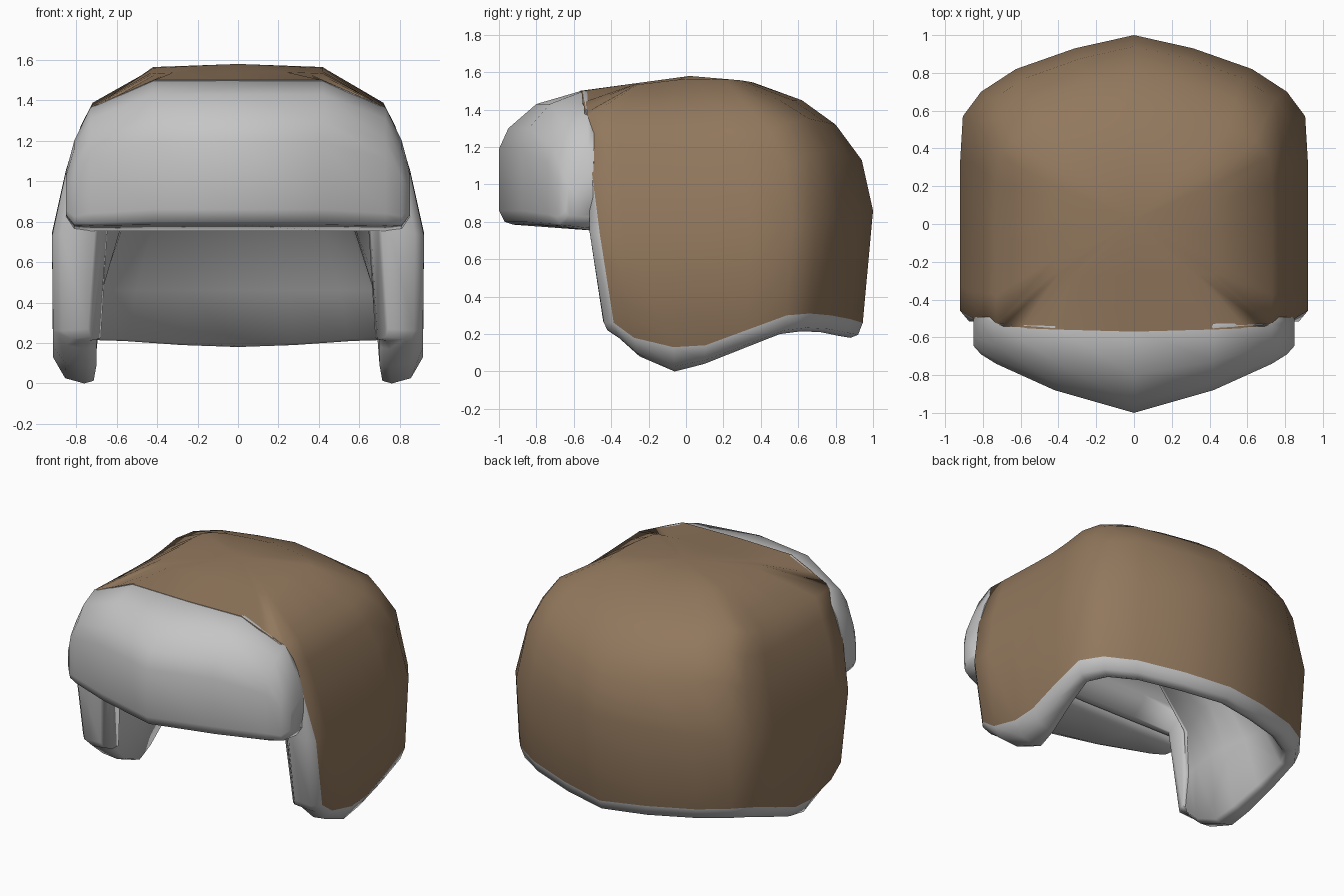
import bpy
import bmesh
import math

cube = bpy.data.objects.get("Cube")
if cube:
    bpy.data.objects.remove(cube, do_unlink=True)


def make_material(name, rgb):
    mat = bpy.data.materials.new(name)
    mat.use_nodes = True
    color = (*rgb, 1)
    mat.diffuse_color = color
    mat.node_tree.nodes["Principled BSDF"].inputs["Base Color"].default_value = color
    return mat


FUR = make_material("grey_fur", (0.56, 0.56, 0.56))
LEATHER = make_material("brown_leather", (0.288, 0.188, 0.11))


def lerp(a, b, t):
    return a + (b - a) * t


def finish(name, bm, angle):
    bmesh.ops.recalc_face_normals(bm, faces=bm.faces[:])
    mesh = bpy.data.meshes.new(name)
    bm.to_mesh(mesh)
    bm.free()
    obj = bpy.data.objects.new(name, mesh)
    bpy.context.collection.objects.link(obj)
    mesh.materials.append(FUR)
    mesh.materials.append(LEATHER)
    bpy.ops.object.select_all(action="DESELECT")
    obj.select_set(True)
    bpy.context.view_layer.objects.active = obj
    bpy.ops.object.shade_smooth_by_angle(angle=math.radians(angle))


# Half plan of the cap, front centre to back centre: outer and inner width
# fractions, depth fraction, and the two heights of the fur rim
OUT_X = [0, .57, .77, .81, .95, 1, 1, 1, 1, 1, .985, .88, .68, .34, 0]
IN_X = [0, .50, .92, .97, 1, 1, 1, 1.02, 1.05, 1.10, 1.13, 1.02, .78, .39, 0]
DEPTH = [-1, -.98, -.97, -.96, -.95, -.92, -.66, -.16, .11, .34, .57, .70, .82, .93, 1]
RIM_HI = [.80, .80, .80, .27, .26, .26, .18, .13, .14, .22, .30, .31, .30, .28, .26]
RIM_LO = [.78, .78, .78, .22, .21, .17, .08, 0, .04, .12, .20, .215, .21, .19, .18]
LAST = len(DEPTH) - 1
# How strongly the rounded back corner lifts each column
CORNER = {10: .3, 11: 1, 12: 1, 13: .4}


def plan_point(c, width, back, front, lip, k):
    x = width * lerp(OUT_X[c], IN_X[c], k)
    y = DEPTH[c] * (back if DEPTH[c] > 0 else front)
    if c in (3, 4):
        y -= lip
    return x, y


def wall_ring(width, zs, back, zb, front, zf, lip=0, slope=0, bulge=0):
    points = []
    for c in range(LAST + 1):
        x, y = plan_point(c, width, back, front, lip, 0)
        if c < 5:
            z = lerp(zs, zf, min(1, (1 - OUT_X[c]) / .425))
        else:
            z = lerp(zs, zb, max(0, DEPTH[c]) ** 2)
        z += bulge * CORNER.get(c, 0) - slope * max(0, -y)
        points.append((x, y, z))
    return points


def rim_ring(width, back, front, height, lip, k):
    points = []
    for c in range(LAST + 1):
        x, y = plan_point(c, width, back, front, lip, k)
        if c < 3:
            y -= .08
        points.append((x, y, lerp(RIM_LO[c], RIM_HI[c], height)))
    return points


def lining_ring(width, back, front, z_back, z_front, spread):
    points = []
    for c in range(LAST + 1):
        x, y = plan_point(c, width, back, front, 0, 1)
        x *= 1 + spread * max(0, -DEPTH[c])
        points.append((x, y, z_front if c < 3 else z_back))
    return points


# Outer crown and walls, rounded fur rim, then the shallow lining
rings = [
    wall_ring(.42, 1.565, .36, 1.545, .28, 1.573, slope=.12, bulge=.005),
    wall_ring(.73, 1.345, .62, 1.45, .57, 1.48, slope=-.035, bulge=.03),
    wall_ring(.79, 1.22, .80, 1.32, .555, 1.35, bulge=.065),
    wall_ring(.85, 1.05, .94, 1.13, .545, 1.15, bulge=.075),
    wall_ring(.92, .73, 1.0, .86, .50, .85, lip=.04),
    rim_ring(.915, .945, .42, 1, .04, 0),
    rim_ring(.85, .92, .40, .2, .04, .3),
    rim_ring(.75, .88, .375, 0, .025, .7),
    rim_ring(.70, .85, .35, .1, 0, 1),
    lining_ring(.645, .70, .34, .46, .86, .12),
    lining_ring(.55, .48, .33, .75, .90, .28),
    lining_ring(.32, .25, .24, .95, 1.0, .28),
]
RIM_EDGE = 5

bm = bmesh.new()
loops = []
for ring in rings:
    full = ring + [(-x, y, z) for x, y, z in ring[-2:0:-1]]
    loops.append([bm.verts.new(p) for p in full])
count = len(loops[0])


def close_with_pole(loop, z, material):
    pole = bm.verts.new((0, .02, z))
    for j in range(count):
        bm.faces.new((loop[j], loop[(j + 1) % count], pole)).material_index = material


close_with_pole(loops[0], 1.58, 1)
close_with_pole(loops[-1], 1.0, 0)
for i in range(len(loops) - 1):
    for j in range(count):
        n = (j + 1) % count
        face = bm.faces.new((loops[i][j], loops[i][n], loops[i + 1][n], loops[i + 1][j]))
        column = min(min(j, count - j), min(n, count - n))
        leather = i == 0 or (i < RIM_EDGE and column >= 5)
        face.material_index = 1 if leather else 0
finish("cap_shell", bm, 75)

# Folded front flap: a padded side profile swept along a bowed front
PROFILE = [(-.04, 1.48), (.12, 1.5), (.6, 1.43), (.9, 1.3), (1, 1.19),
           (1, .86), (.94, .80), (.85, .785), (.04, .755), (-.04, .80)]
STATIONS = [(0, -1, 1.5, 0), (.42, -.88, 1.5, 0), (.73, -.74, 1.365, 0),
            (.81, -.69, 1.2, .01), (.85, -.645, 1.05, .07)]
stations = [(-x, y, t, b) for x, y, t, b in STATIONS[:0:-1]] + STATIONS
bm = bmesh.new()
sections = []
for x, front, top, lift in stations:
    section = []
    for depth, z in PROFILE:
        share = (z - .755) / (1.5 - .755)
        section.append(bm.verts.new((x, lerp(-.5, front, depth), lerp(.755 + lift, top, share))))
    sections.append(section)
for a, b in zip(sections, sections[1:]):
    for j in range(len(PROFILE)):
        n = (j + 1) % len(PROFILE)
        bm.faces.new((a[j], a[n], b[n], b[j]))
bm.faces.new(sections[0])
bm.faces.new(sections[-1])
finish("front_flap", bm, 75)
